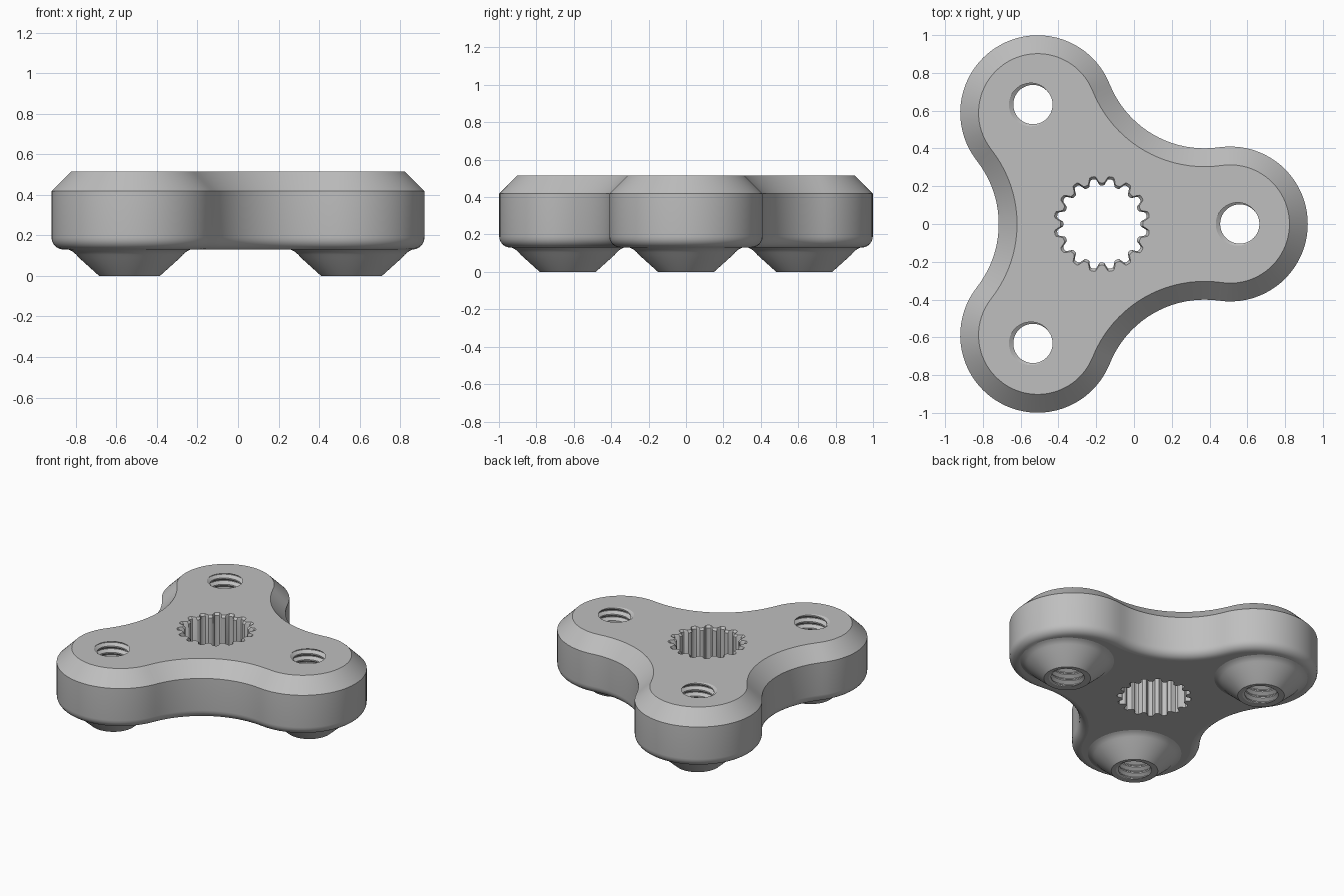
import bpy, bmesh
from math import sin, cos, pi, radians, atan2, hypot

cube = bpy.data.objects.get("Cube")
if cube:
    bpy.data.objects.remove(cube)

CX = -0.17                  # hub centre
LOBE_D, LOBE_R = 0.68, 0.41  # lobe distance and radius
WAIST_D, WAIST_R = 1.086, 0.54
HOLE_D, TOP = 0.73, 0.515
BASE, FILLET, CHAMFER = 0.13, 0.06, 0.097

grey = bpy.data.materials.new("grey metal")
grey.use_nodes = True
colour = (0.52, 0.52, 0.52, 1)
grey.diffuse_color = colour
grey.node_tree.nodes["Principled BSDF"].inputs["Base Color"].default_value = colour


def finish(name, bm):
    bmesh.ops.recalc_face_normals(bm, faces=bm.faces)
    mesh = bpy.data.meshes.new(name)
    bm.to_mesh(mesh)
    bm.free()
    mesh.materials.append(grey)
    obj = bpy.data.objects.new(name, mesh)
    bpy.context.collection.objects.link(obj)
    return obj


def loft(name, rings):
    """Closed solid through equally long rings of points."""
    bm = bmesh.new()
    rows = [[bm.verts.new(p) for p in ring] for ring in rings]
    n = len(rows[0])
    for a, b in zip(rows, rows[1:]):
        for i in range(n):
            j = (i + 1) % n
            bm.faces.new((a[i], a[j], b[j], b[i]))
    bm.faces.new(rows[0])
    bm.faces.new(rows[-1])
    return finish(name, bm)


def circle(x, y, r, z, n=64):
    return [(x + r * cos(2 * pi * i / n), y + r * sin(2 * pi * i / n), z) for i in range(n)]


def outline(inset, z):
    """Three round lobes joined by tangent concave arcs."""
    wx, wy = WAIST_D * cos(pi / 3), WAIST_D * sin(pi / 3)
    swing = atan2(wy, wx - LOBE_D)
    pts = []
    for k in range(3):
        turn = k * 2 * pi / 3
        local = []
        for i in range(40):
            a = -swing + 2 * swing * i / 40
            r = LOBE_R - inset
            local.append((LOBE_D + r * cos(a), r * sin(a)))
        start, mid = swing + pi, radians(240)
        for i in range(20):
            a = start + 2 * (mid - start) * i / 20
            r = WAIST_R + inset
            local.append((wx + r * cos(a), wy + r * sin(a)))
        c, s = cos(turn), sin(turn)
        pts += [(CX + x * c - y * s, x * s + y * c, z) for x, y in local]
    return pts


def thread_cutter(x, y, pitch=0.045, n=40):
    """Helical screw solid, taller than the plate."""
    profile = [(0.104, 0.0), (0.104, 0.2), (0.127, 0.55), (0.127, 0.65)]
    m = len(profile)
    rows = m * 17
    bm = bmesh.new()
    v = {}
    for j in range(n):
        for i in range(rows + 1 + (m if j == 0 else 0)):
            r, f = profile[i % m]
            a = 2 * pi * j / n
            z = -0.12 + pitch * (i // m + f + j / n)
            v[i, j] = bm.verts.new((x + r * cos(a), y + r * sin(a), z))
    for i in range(rows):
        for j in range(n):
            q = (i, j + 1) if j + 1 < n else (i + m, 0)
            bm.faces.new((v[i, j], v[q], v[q[0] + 1, q[1]], v[i + 1, j]))
    for row in (0, rows):
        loop = [v[row, j] for j in range(n)] + [v[row + k, 0] for k in range(m, 0, -1)]
        z = sum(p.co.z for p in loop) / len(loop)
        hub = bm.verts.new((x, y, z))
        for a, b in zip(loop, loop[1:] + loop[:1]):
            bm.faces.new((a, b, hub))
    return finish("thread_cutter", bm)


def spline_ring(grow, z, teeth=16, per=12):
    """Ring of rounded grooves for the central splined hole."""
    pts = []
    for i in range(teeth * per):
        a = 2 * pi * i / (teeth * per)
        w = max(-1, min(1, -1.6 * cos(teeth * a)))
        r = 0.222 + 0.018 * w + grow
        pts.append((CX + r * cos(a), r * sin(a), z))
    return pts


def combine(target, tool, operation):
    mod = target.modifiers.new("cut", 'BOOLEAN')
    mod.object, mod.operation, mod.solver = tool, operation, 'EXACT'
    bpy.context.view_layer.objects.active = target
    bpy.ops.object.modifier_apply(modifier=mod.name)
    bpy.data.objects.remove(tool)


# Main three-lobed plate: rounded below, chamfered above
layers = []
for i in range(7):
    a = i * pi / 12
    layers.append((FILLET * (1 - sin(a)), BASE + FILLET * (1 - cos(a))))
layers += [(0, TOP - CHAMFER), (CHAMFER, TOP)]
plate = loft("three_lobed_plate", [outline(d, z) for d, z in layers])

# Conical bosses underneath, with a threaded hole through each
boss_profile = [(0.15, 0), (0.25, 0.09), (0.263, 0.105), (0.278, 0.118),
                (0.29, 0.125), (0.305, 0.132), (0.27, 0.3)]
centres = [(CX + HOLE_D * cos(k * 2 * pi / 3), HOLE_D * sin(k * 2 * pi / 3)) for k in range(3)]
for x, y in centres:
    combine(plate, loft("boss", [circle(x, y, r, z) for r, z in boss_profile]), 'UNION')
for x, y in centres:
    combine(plate, thread_cutter(x, y), 'DIFFERENCE')

# Central splined hole with a small chamfer on top
steps = [(0, -0.1), (0, TOP - 0.014), (0.014, TOP), (0.014, TOP + 0.1)]
combine(plate, loft("spline_cutter", [spline_ring(g, z) for g, z in steps]), 'DIFFERENCE')

# Smooth curved walls, flat top and bottom
bpy.ops.object.select_all(action='DESELECT')
plate.select_set(True)
bpy.context.view_layer.objects.active = plate
bpy.ops.object.shade_smooth_by_angle(angle=radians(30))
for face in plate.data.polygons:
    if abs(face.normal.z) > 0.999:
        face.use_smooth = False
